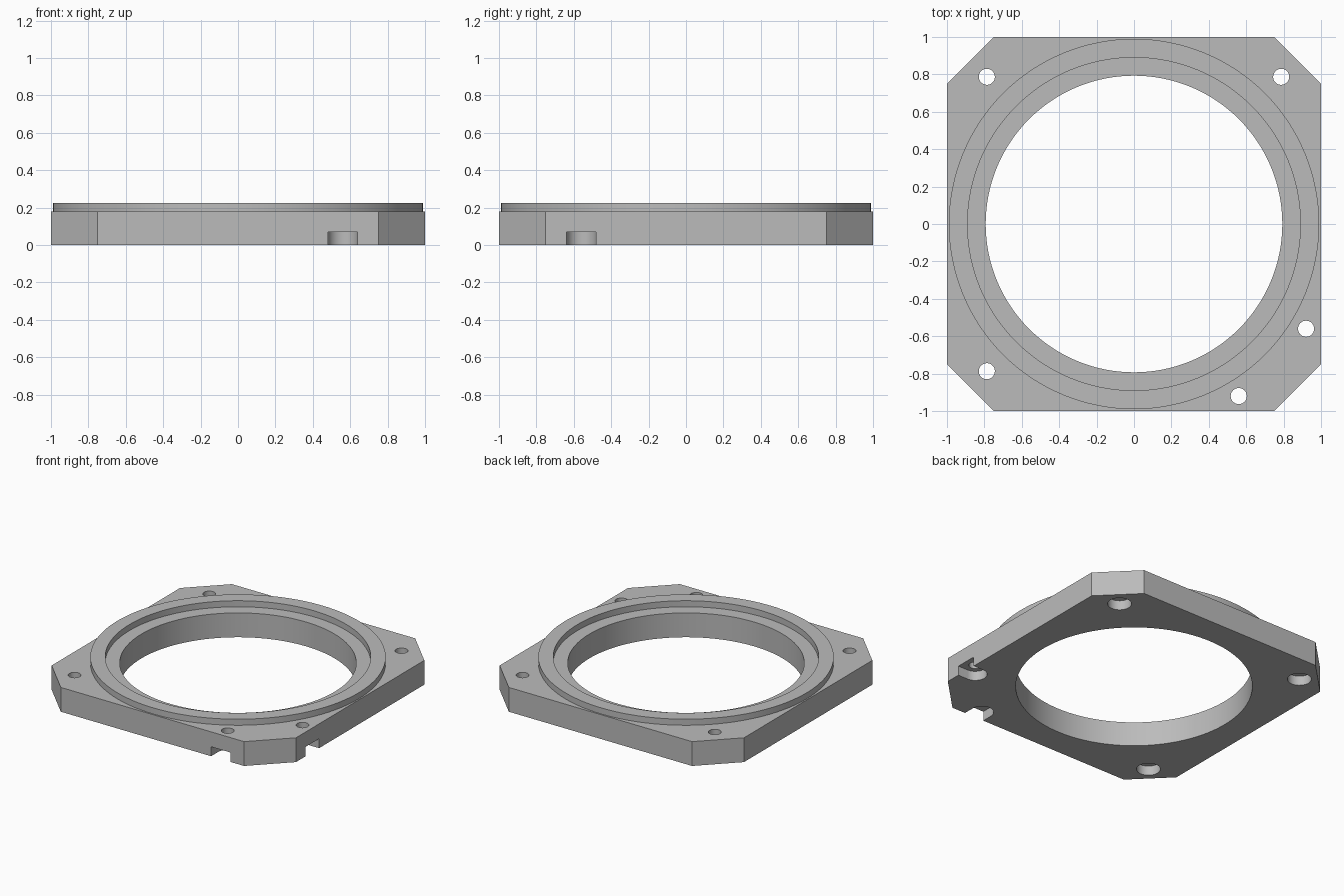
import bpy
import bmesh
import math
from mathutils import Matrix, Vector

cube = bpy.data.objects.get("Cube")
if cube:
    bpy.data.objects.remove(cube, do_unlink=True)

BODY_H, TOP = 0.18, 0.225
BORE_R, RIM_IN, RIM_OUT = 0.793, 0.89, 0.99
HOLE_R, SINK_R, SINK_H = 0.043, 0.08, 0.07

grey = bpy.data.materials.new("machined grey")
grey.use_nodes = True
grey.diffuse_color = (0.5, 0.5, 0.5, 1)
grey.node_tree.nodes["Principled BSDF"].inputs["Base Color"].default_value = (0.5, 0.5, 0.5, 1)


def make_object(name, bm):
    bmesh.ops.recalc_face_normals(bm, faces=bm.faces)
    mesh = bpy.data.meshes.new(name)
    bm.to_mesh(mesh)
    bm.free()
    obj = bpy.data.objects.new(name, mesh)
    bpy.context.collection.objects.link(obj)
    mesh.materials.append(grey)
    return obj


def prism(name, outline, z0, z1):
    bm = bmesh.new()
    face = bm.faces.new([bm.verts.new((x, y, z0)) for x, y in outline])
    up = bmesh.ops.extrude_face_region(bm, geom=[face])["geom"]
    bmesh.ops.translate(bm, vec=(0, 0, z1 - z0),
                        verts=[v for v in up if isinstance(v, bmesh.types.BMVert)])
    return make_object(name, bm)


def arc(cx, cy, r, start, sweep, n):
    return [(cx + r * math.cos(start + sweep * i / n),
             cy + r * math.sin(start + sweep * i / n)) for i in range(n)]


def circle(cx, cy, r, n):
    return arc(cx, cy, r, 0, math.tau, n)


def cut(target, cutter):
    cutter.hide_render = True
    mod = target.modifiers.new("cut", 'BOOLEAN')
    mod.operation, mod.solver, mod.object = 'DIFFERENCE', 'EXACT', cutter
    bpy.context.view_layer.objects.active = target
    bpy.ops.object.modifier_apply(modifier=mod.name)
    bpy.data.objects.remove(cutter, do_unlink=True)


# Square plate with chamfered corners and a large bore
corner = [(1, 0.75), (0.75, 1)]
outline = []
for k in range(4):
    turn = Matrix.Rotation(k * math.pi / 2, 2)
    outline += [tuple(turn @ Vector(p)) for p in corner]
plate = prism("flange_plate", outline, 0, BODY_H)
cut(plate, prism("bore_cutter", circle(0, 0, BORE_R, 128), -0.1, 0.4))

# Screw holes with counterbores from below; edge holes open sideways as slots
corner_holes = [(-0.787, 0.787), (0.787, 0.787), (-0.787, -0.787)]
edge_holes = [(0.56, -0.92, -math.pi / 2), (0.92, -0.56, 0)]
for x, y in corner_holes:
    cut(plate, prism("sink_cutter", circle(x, y, SINK_R, 48), -0.1, SINK_H))
for x, y, facing in edge_holes:
    slot = arc(0, 0, SINK_R, math.pi / 2, math.pi, 24)
    slot += [(0, -SINK_R), (0.2, -SINK_R), (0.2, SINK_R)]
    turn = Matrix.Rotation(facing, 2)
    slot = [tuple(turn @ Vector(p) + Vector((x, y))) for p in slot]
    cut(plate, prism("slot_cutter", slot, -0.1, SINK_H))
for x, y in corner_holes + [h[:2] for h in edge_holes]:
    cut(plate, prism("hole_cutter", circle(x, y, HOLE_R, 32), -0.1, 0.4))

# Raised locating rim, open underneath where it meets the plate
bm = bmesh.new()
profile = [(RIM_OUT, BODY_H), (RIM_OUT, TOP), (RIM_IN, TOP), (RIM_IN, BODY_H)]
verts = [bm.verts.new((r, 0, z)) for r, z in profile]
edges = [bm.edges.new(pair) for pair in zip(verts, verts[1:])]
bmesh.ops.spin(bm, geom=verts + edges, cent=(0, 0, 0), axis=(0, 0, 1),
               angle=math.tau, steps=128, use_merge=True)
bmesh.ops.remove_doubles(bm, verts=bm.verts, dist=0.0001)
rim = make_object("raised_rim", bm)
# Make sure the rim's faces point outward
bm = bmesh.new()
bm.from_mesh(rim.data)
if any(f.normal.z < -0.5 for f in bm.faces):
    bmesh.ops.reverse_faces(bm, faces=bm.faces)
bm.to_mesh(rim.data)
bm.free()

# Smooth the round walls, keep edges sharp
bpy.ops.object.select_all(action='DESELECT')
for obj in (plate, rim):
    obj.select_set(True)
bpy.context.view_layer.objects.active = plate
bpy.ops.object.shade_smooth_by_angle(angle=math.radians(30))
